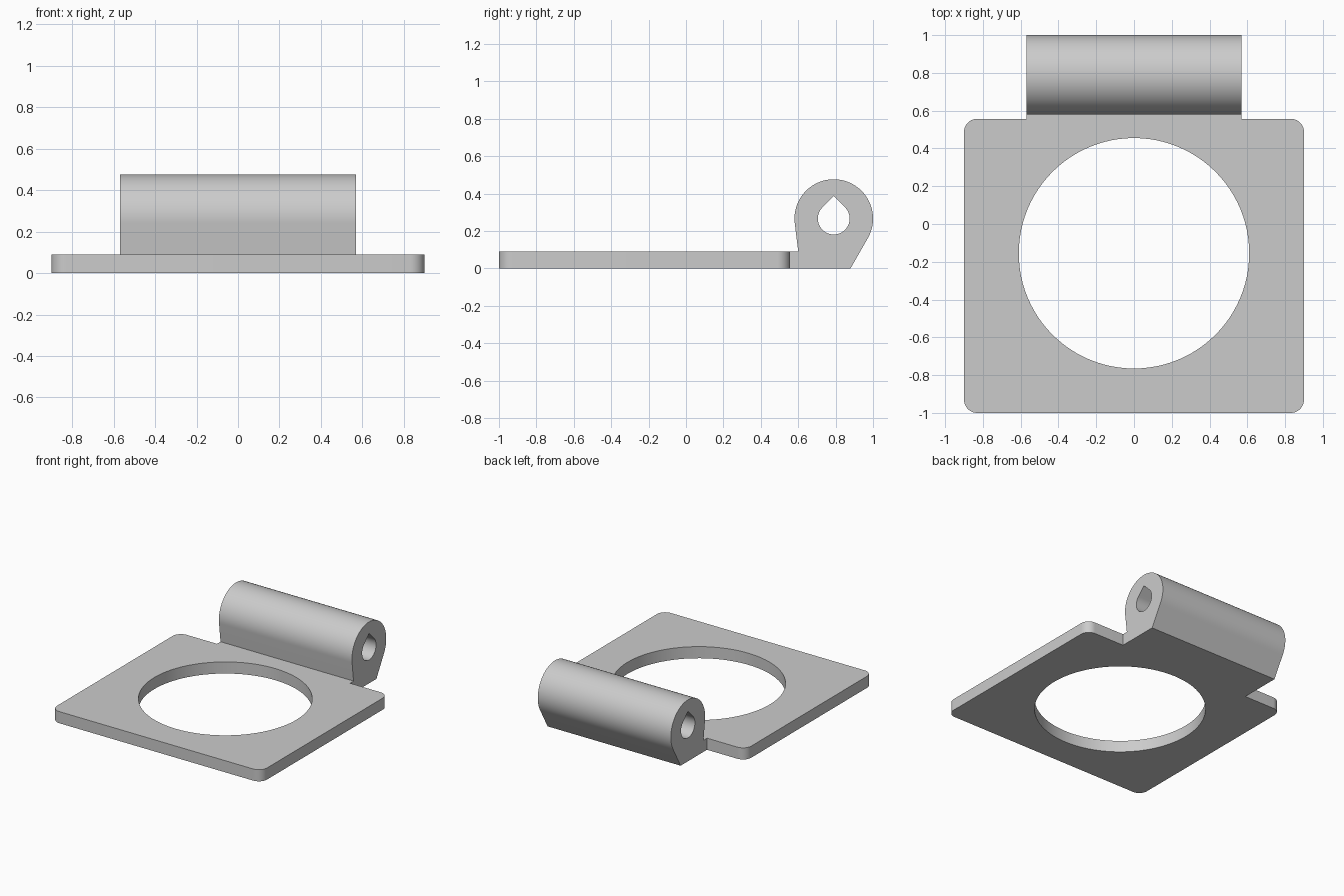
import bpy, bmesh
from math import cos, sin, radians
from mathutils import Vector

cube = bpy.data.objects.get("Cube")
if cube:
    bpy.data.objects.remove(cube, do_unlink=True)

grey = bpy.data.materials.new("plain_grey")
grey.use_nodes = True
colour = (0.6, 0.6, 0.6, 1)
grey.diffuse_color = colour
grey.node_tree.nodes["Principled BSDF"].inputs["Base Color"].default_value = colour


def arc(cx, cy, r, start, end, steps):
    """Points along an arc, angles in degrees, both ends included."""
    angles = [radians(start + (end - start) * i / steps) for i in range(steps + 1)]
    return [(cx + r * cos(a), cy + r * sin(a)) for a in angles]


def prism(name, outline, hole, place, depth):
    """Extrude an outline with one hole along the vector depth."""
    bm = bmesh.new()
    edges = []
    for loop in (outline, hole):
        verts = [bm.verts.new(place(*p)) for p in loop]
        edges += [bm.edges.new((v, verts[i - 1])) for i, v in enumerate(verts)]
    bmesh.ops.triangle_fill(bm, edges=edges, use_beauty=True)
    ext = bmesh.ops.extrude_face_region(bm, geom=bm.faces[:], use_keep_orig=True)
    moved = [g for g in ext["geom"] if isinstance(g, bmesh.types.BMVert)]
    bmesh.ops.translate(bm, verts=moved, vec=depth)
    bmesh.ops.recalc_face_normals(bm, faces=bm.faces[:])
    mesh = bpy.data.meshes.new(name)
    bm.to_mesh(mesh)
    bm.free()
    mesh.materials.append(grey)
    obj = bpy.data.objects.new(name, mesh)
    bpy.context.collection.objects.link(obj)
    bpy.ops.object.select_all(action="DESELECT")
    obj.select_set(True)
    bpy.context.view_layer.objects.active = obj
    bpy.ops.object.shade_smooth_by_angle(angle=radians(25))
    return obj


# Flat plate with rounded corners and a large round opening
half_w, front, back, thick, r = 0.9, -1.0, 0.557, 0.09, 0.07
corners = [(half_w - r, back - r), (r - half_w, back - r),
           (r - half_w, front + r), (half_w - r, front + r)]
plate_outline = []
for i, (x, y) in enumerate(corners):
    plate_outline += arc(x, y, r, 90 * i, 90 * i + 90, 10)
opening = arc(0, -0.155, 0.61, 0, 360, 96)[:-1]
prism("plate", plate_outline, opening,
      lambda x, y: (x, y, 0), Vector((0, 0, thick)))

# Hinge barrel with its foot, and a teardrop pin hole
cy, cz, half_len = 0.79, 0.266, 0.57
barrel_outline = [(back, thick), (back, 0), (0.88, 0)]
barrel_outline += arc(cy, cz, 0.21, -30, 187, 56) + [(0.6, thick)]
pin_hole = arc(cy, cz, 0.085, 135, 405, 48) + [(cy, cz + 0.085 * 2 ** 0.5)]
prism("hinge_barrel", barrel_outline, pin_hole,
      lambda y, z: (-half_len, y, z), Vector((2 * half_len, 0, 0)))
